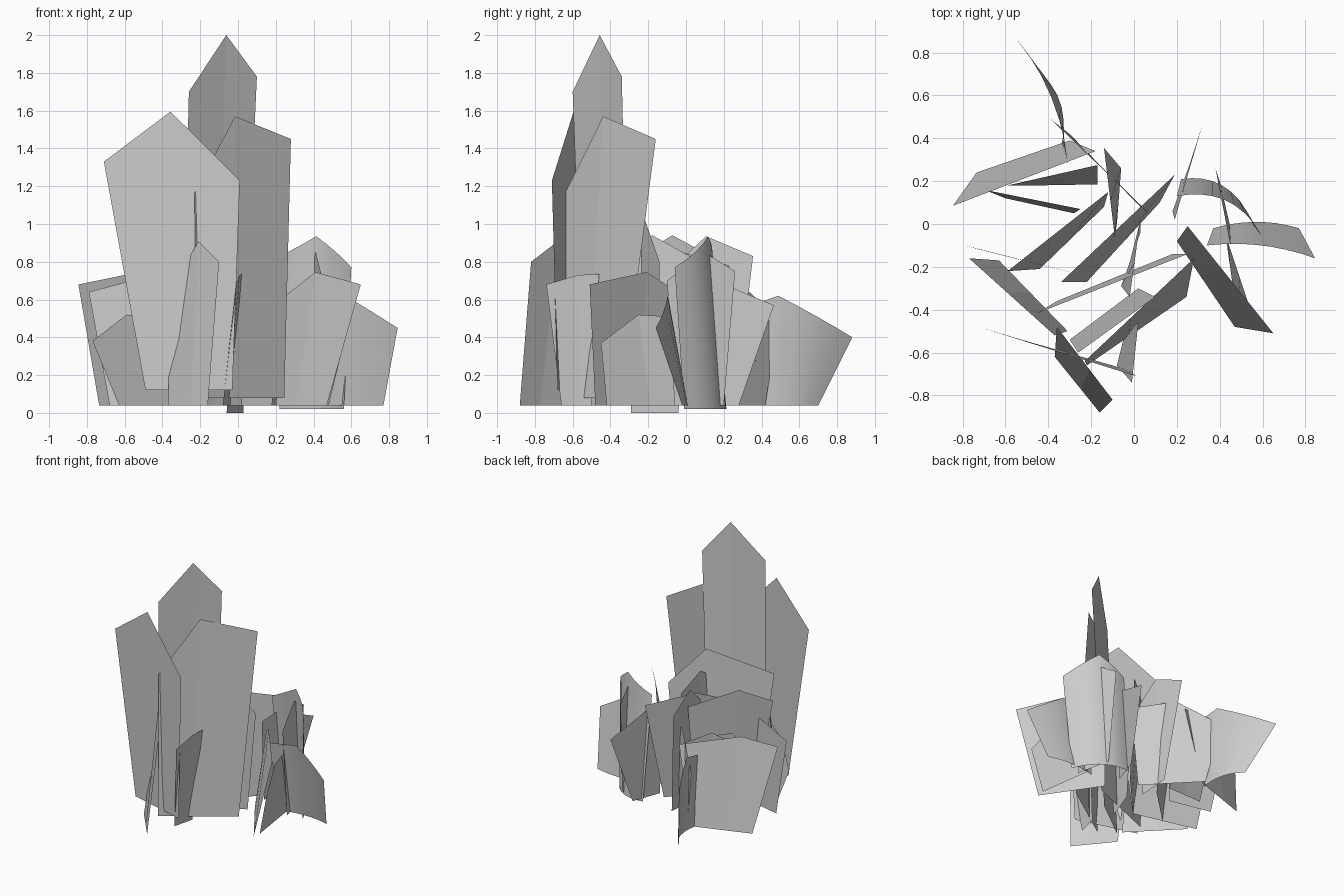
import bpy
from mathutils import Vector


def blade(name, outer, inner, tip, foot_outer, foot_inner, bow=0.0, foot_z=0.04):
    """Upright five-sided sheet: two shoulders, a peak (position, height), two feet."""
    o, i = Vector(outer), Vector(inner)
    t, peak_z = tip
    peak = o.lerp(i, t)
    peak.z = peak_z
    fo, fi = Vector((*foot_outer, foot_z)), Vector((*foot_inner, foot_z))
    d = i - o
    side = Vector((d.y, -d.x, 0)).normalized()
    steps = [0, t, 1]
    if bow:
        steps = [t * k / 4 for k in range(4)] + [t + (1 - t) * k / 4 for k in range(5)]
    verts = []
    for u in steps:
        top = o.lerp(peak, u / t) if u <= t else peak.lerp(i, (u - t) / (1 - t))
        push = side * bow * 4 * u * (1 - u)
        verts += [fo.lerp(fi, u) + push, top + push]
    faces = [(2 * k, 2 * k + 2, 2 * k + 3, 2 * k + 1) for k in range(len(steps) - 1)]
    mesh = bpy.data.meshes.new(name)
    mesh.from_pydata(verts, [], faces)
    if bow:
        mesh.shade_smooth()
    obj = bpy.data.objects.new(name, mesh)
    bpy.context.collection.objects.link(obj)


# Tall blades at the front
blade("tall_blade_back", (-.26, -.60, 1.70), (.10, -.34, 1.78), (.55, 2.0), (-.30, -.54), (.02, -.30))
blade("tall_blade_right", (-.23, -.64, 1.165), (.28, -.16, 1.45), (.42, 1.57), (-.22, -.66), (.245, -.34), foot_z=.08)
blade("tall_blade_left", (-.71, -.485, 1.33), (.01, -.71, 1.23), (.49, 1.595), (-.49, -.55), (-.03, -.68), foot_z=.12)

# Short blades at the front
blade("front_blade", (-.10, -.82, .80), (-.36, -.48, .64), (.42, .91), (-.16, -.88), (-.37, -.62))
blade("front_edge_blade", (-.01, -.74, .68), (.02, -.46, .735), (.6, .73), (-.08, -.66), (-.04, -.50))

# Blades fanning out on the right
blade("right_front_blade", (.65, -.51, .68), (.25, -.01, .62), (.6, .745), (.47, -.48), (.20, -.08))
blade("right_low_blade", (.56, -.45, .37), (.44, -.09, .51), (.55, .52), (.48, -.42), (.42, .0))
blade("right_outer_blade", (.845, -.16, .45), (.34, -.10, .58), (.55, .62), (.77, -.02), (.37, -.02), bow=.03)
blade("right_curved_blade", (.60, -.06, .77), (.20, .13, .82), (.55, .935), (.56, -.01), (.22, .21), bow=.08, foot_z=.02)
blade("right_inner_blade", (.38, .26, .75), (.45, -.10, .70), (.45, .85), (.40, .20), (.46, -.06))
blade("right_back_blade", (.32, .465, .57), (.19, .02, .66), (.7, .70), (.26, .28), (.18, .06))

# Blades fanning out on the left
blade("left_back_blade", (-.845, .085, .68), (-.18, .34, .62), (.37, .73), (-.735, .24), (-.30, .39))
blade("left_middle_blade", (-.79, -.10, .64), (-.12, -.27, .62), (.45, .72), (-.68, -.13), (-.20, -.25))
blade("left_low_blade", (-.77, -.16, .38), (-.37, -.52, .50), (.45, .52), (-.63, -.17), (-.31, -.50))
blade("left_thin_blade", (-.70, .16, .60), (-.25, .07, .60), (.5, .70), (-.60, .12), (-.28, .05))
blade("left_leaning_blade", (-.59, .18, .65), (-.17, .275, .60), (.5, .72), (-.45, .18), (-.17, .185))

# Blades in the middle and at the back
blade("centre_wide_blade", (-.46, -.42, .95), (.25, -.14, .80), (.64, 1.09), (-.36, -.36), (.18, -.14))
blade("centre_left_blade", (-.59, -.22, .85), (-.12, .15, .82), (.4, .94), (-.44, -.21), (-.14, .08))
blade("centre_blade", (-.34, -.27, .75), (.19, .23, .78), (.5, .85), (-.22, -.27), (.12, .10))
blade("centre_front_blade", (-.02, -.34, .84), (.03, .02, .83), (.45, .94), (-.06, -.29), (.03, -.04), foot_z=0)
blade("centre_back_blade", (-.14, .355, .83), (-.09, -.06, .78), (.6, .935), (-.06, .26), (-.08, .0))
blade("back_outer_blade", (-.56, .88, .40), (-.31, .28, .55), (.68, .62), (-.43, .70), (-.34, .36), bow=-.05)
blade("back_thin_blade", (-.39, .49, .50), (.07, .05, .66), (.5, .70), (-.30, .42), (.03, .08))
